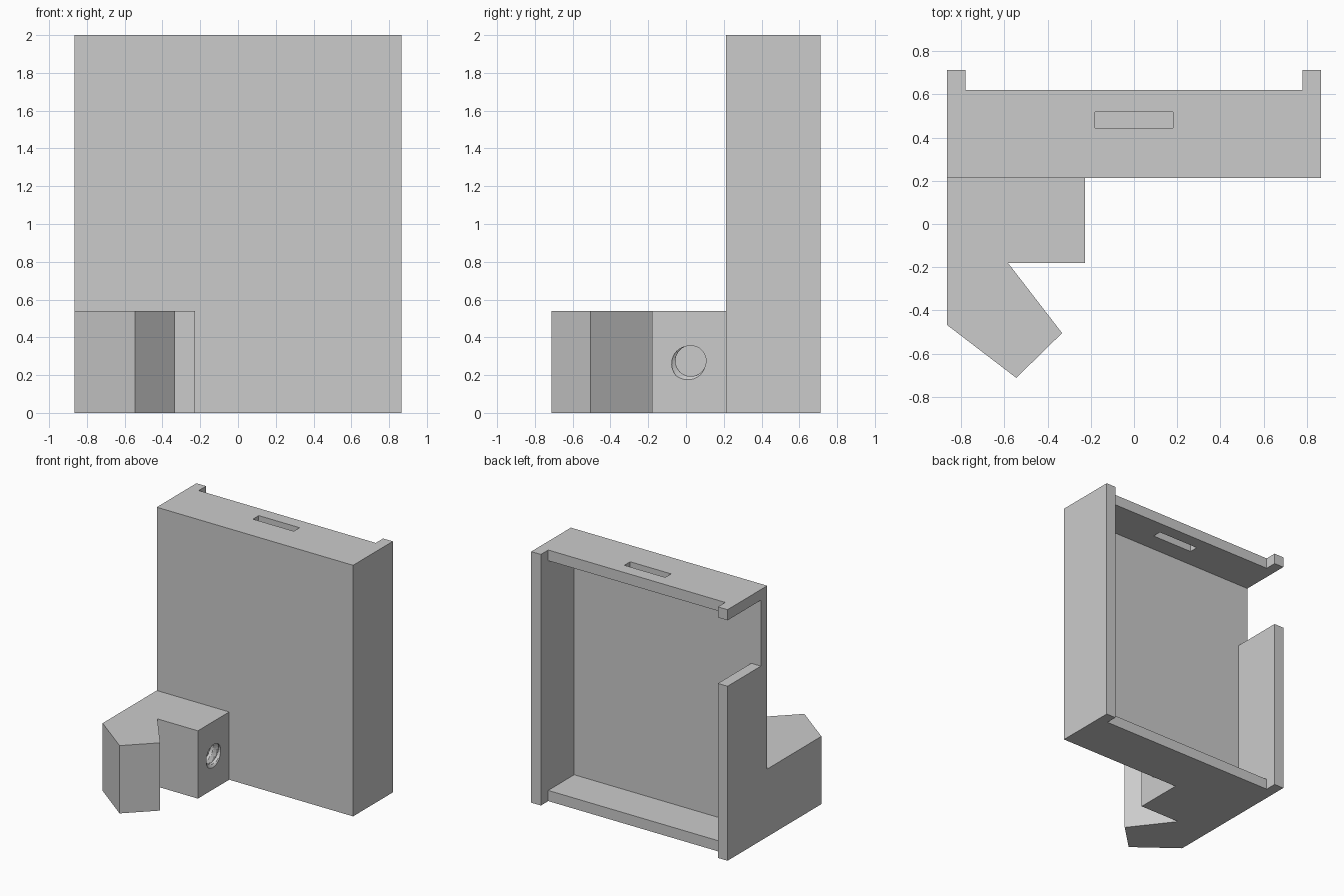
import bpy, bmesh
from math import cos, sin, pi

cube = bpy.data.objects.get("Cube")
if cube:
    bpy.data.objects.remove(cube, do_unlink=True)

grey = bpy.data.materials.new("plain grey")
grey.use_nodes = True
COLOUR = (0.6, 0.6, 0.6, 1)
grey.diffuse_color = COLOUR
grey.node_tree.nodes["Principled BSDF"].inputs["Base Color"].default_value = COLOUR


def finish(name, bm):
    bmesh.ops.recalc_face_normals(bm, faces=bm.faces)
    mesh = bpy.data.meshes.new(name)
    bm.to_mesh(mesh)
    bm.free()
    mesh.materials.append(grey)
    obj = bpy.data.objects.new(name, mesh)
    bpy.context.collection.objects.link(obj)
    return obj


def prism(name, outline, z0, z1):
    """Extrude a plan outline from z0 up to z1."""
    bm = bmesh.new()
    face = bm.faces.new([bm.verts.new((x, y, z0)) for x, y in outline])
    top = bmesh.ops.extrude_face_region(bm, geom=[face])["geom"]
    verts = [v for v in top if isinstance(v, bmesh.types.BMVert)]
    bmesh.ops.translate(bm, verts=verts, vec=(0, 0, z1 - z0))
    return finish(name, bm)


def box(name, x0, x1, y0, y1, z0, z1):
    return prism(name, [(x0, y0), (x1, y0), (x1, y1), (x0, y1)], z0, z1)


def threaded_plug(name, x_face, y, z, depth, r_min, r_max, pitch, seg=32, steps=10):
    """Screw-shaped solid along x, entering the block at x_face."""
    bm = bmesh.new()
    rings = []
    count = round(depth / pitch * steps)
    for i in range(-2, count + 1):
        d = i * pitch / steps
        ring = []
        for j in range(seg):
            a = 2 * pi * j / seg
            # Crest at the lower front of the opening
            phase = (a / (2 * pi) - 0.62 + d / pitch) % 1
            wave = max(0, abs(2 * phase - 1) * 1.6 - 0.6)
            r = r_min + (r_max - r_min) * wave
            ring.append(bm.verts.new((x_face - d, y + r * cos(a), z + r * sin(a))))
        rings.append(ring)
    for a, b in zip(rings, rings[1:]):
        for j in range(seg):
            k = (j + 1) % seg
            bm.faces.new((a[j], a[k], b[k], b[j]))
    bm.faces.new(rings[0])
    bm.faces.new(rings[-1])
    bmesh.ops.triangulate(bm, faces=bm.faces)
    return finish(name, bm)


def combine(target, tool, operation):
    mod = target.modifiers.new(tool.name, 'BOOLEAN')
    mod.operation = operation
    mod.solver = 'EXACT'
    mod.object = tool
    tool.hide_render = True
    bpy.context.view_layer.objects.active = target
    bpy.ops.object.modifier_apply(modifier=mod.name)
    bpy.data.objects.remove(tool, do_unlink=True)


W, WALL, H = 0.865, 0.085, 2.0
FRONT, BACK, RIM = 0.213, 0.7125, 0.62
INNER = W - WALL
FLOOR_Y = FRONT + 0.08

# Open-backed case, side walls standing proud of top and bottom
case = prism("case", [(-W, FRONT), (W, FRONT), (W, BACK), (INNER, BACK), (INNER, RIM),
                      (-INNER, RIM), (-INNER, BACK), (-W, BACK)], 0, H)

# Hooked bracket with threaded hole
bracket = prism("hook_bracket", [(-W, FRONT + 0.04), (-0.227, FRONT + 0.04), (-0.227, -0.181),
                                 (-0.583, -0.181), (-0.333, -0.505), (-0.545, -0.7125),
                                 (-W, -0.468)], 0, 0.54)
plug = threaded_plug("thread_cutter", -0.227, 0.025, 0.275, 0.35, 0.081, 0.111, 0.07)
combine(bracket, plug, 'DIFFERENCE')

# Cavity, side opening and top slot
combine(case, box("cavity", -INNER, INNER, FLOOR_Y, 1, WALL, H - WALL), 'DIFFERENCE')
combine(case, box("side_opening", -1, -INNER + 0.02, FLOOR_Y, 1, 1.39, H - WALL), 'DIFFERENCE')
combine(case, box("top_slot", -0.18, 0.18, 0.445, 0.518, 1.8, 2.1), 'DIFFERENCE')

combine(case, bracket, 'UNION')
case.name = "case_with_hook"
